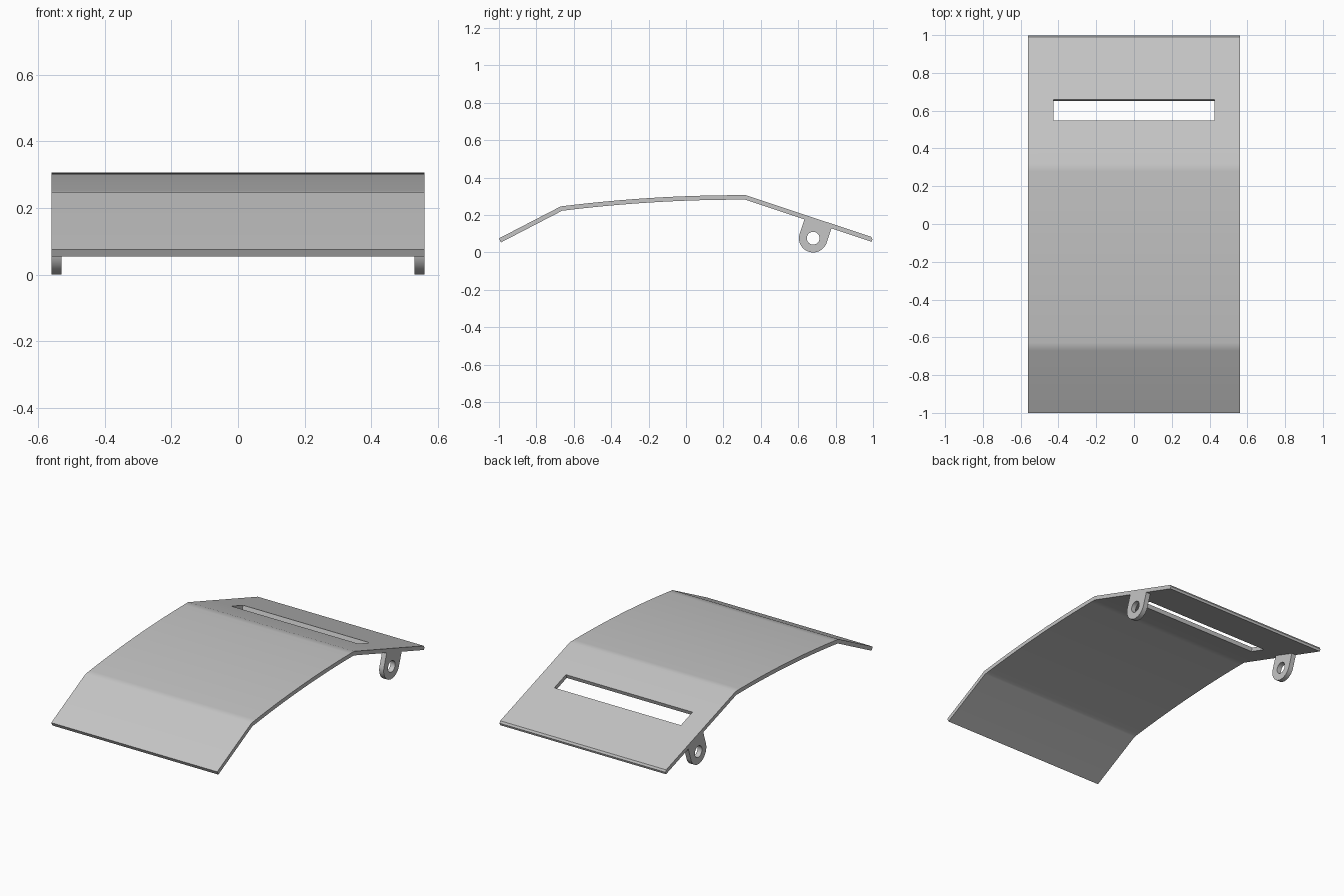
import bpy, bmesh, math

cube = bpy.data.objects.get("Cube")
if cube:
    bpy.data.objects.remove(cube, do_unlink=True)

grey = bpy.data.materials.new("plain grey")
grey.use_nodes = True
colour = (0.56, 0.56, 0.56, 1)
grey.diffuse_color = colour
grey.node_tree.nodes["Principled BSDF"].inputs["Base Color"].default_value = colour

HALF_WIDTH = 0.56


def make_object(name, bm):
    bmesh.ops.recalc_face_normals(bm, faces=bm.faces)
    mesh = bpy.data.meshes.new(name)
    bm.to_mesh(mesh)
    bm.free()
    obj = bpy.data.objects.new(name, mesh)
    bpy.context.collection.objects.link(obj)
    mesh.materials.append(grey)
    return obj


def activate(obj):
    bpy.ops.object.select_all(action='DESELECT')
    obj.select_set(True)
    bpy.context.view_layer.objects.active = obj


def smooth(obj):
    activate(obj)
    bpy.ops.object.shade_smooth_by_angle(angle=math.radians(30))
    obj.modifiers.new("flat panels", 'WEIGHTED_NORMAL').keep_sharp = True


# Curved plate: front ramp, gently arched middle, rear slope with a slot
front, bend, ridge, back = (-1, 0.075), (-0.67, 0.246), (0.32, 0.306), (1, 0.08)
slot_y = (0.547, 0.659)
slot_half = 0.427
profile = [front]
steps = 24
for i in range(steps + 1):
    t = i / steps
    y = bend[0] + t * (ridge[0] - bend[0])
    z = bend[1] + t * (ridge[1] - bend[1]) + 0.064 * t * (1 - t)
    profile.append((y, z))
slope = (back[1] - ridge[1]) / (back[0] - ridge[0])
profile += [(y, ridge[1] + slope * (y - ridge[0])) for y in slot_y]
profile.append(back)

bm = bmesh.new()
columns = (-HALF_WIDTH, -slot_half, slot_half, HALF_WIDTH)
grid = [[bm.verts.new((x, y, z)) for x in columns] for y, z in profile]
for (y, z), low, high in zip(profile, grid, grid[1:]):
    for c in range(3):
        if not (c == 1 and y == slot_y[0]):
            bm.faces.new((low[c], low[c + 1], high[c + 1], high[c]))
plate = make_object("curved_plate", bm)
if sum(p.normal.z for p in plate.data.polygons) < 0:
    plate.data.flip_normals()
solid = plate.modifiers.new("thickness", 'SOLIDIFY')
solid.thickness = 0.024
solid.offset = -1
solid.use_even_offset = True
activate(plate)
bpy.ops.object.convert(target='MESH')

# Small chamfer along the upper rear edge
bm = bmesh.new()
bm.from_mesh(plate.data)
rear = [e for e in bm.edges if all(v.co.y > 0.998 for v in e.verts)]
bmesh.ops.bevel(bm, geom=rear, offset=0.01, segments=1, affect='EDGES')
bm.to_mesh(plate.data)
bm.free()
smooth(plate)


# Hinge lugs: rounded tabs with a round hole, square to the rear slope
def hinge_lug(name, side):
    centre_y, centre_z, radius, height, hole = 0.68, 0.076, 0.076, 0.086, 0.034
    tilt = math.atan(slope)
    segments = 64
    bm = bmesh.new()
    rings = []
    for i in range(segments):
        a = 2 * math.pi * i / segments
        c, s = math.cos(a), math.sin(a)
        k = 1 / max(abs(c), s) if s > 0 else 1
        outer = (radius * c * k, (height if s > 0 else radius) * s * k)
        inner = (hole * c, hole * s)
        ring = []
        for x, (u, v) in ((0.53, outer), (HALF_WIDTH, outer),
                          (HALF_WIDTH, inner), (0.53, inner)):
            y = centre_y + u * math.cos(tilt) - v * math.sin(tilt)
            z = centre_z + u * math.sin(tilt) + v * math.cos(tilt)
            ring.append(bm.verts.new((side * x, y, z)))
        rings.append(ring)
    for i in range(segments):
        p, q = rings[i - 1], rings[i]
        for j in range(4):
            bm.faces.new((p[j - 1], p[j], q[j], q[j - 1]))
    smooth(make_object(name, bm))


hinge_lug("left_hinge_lug", 1)
hinge_lug("right_hinge_lug", -1)
